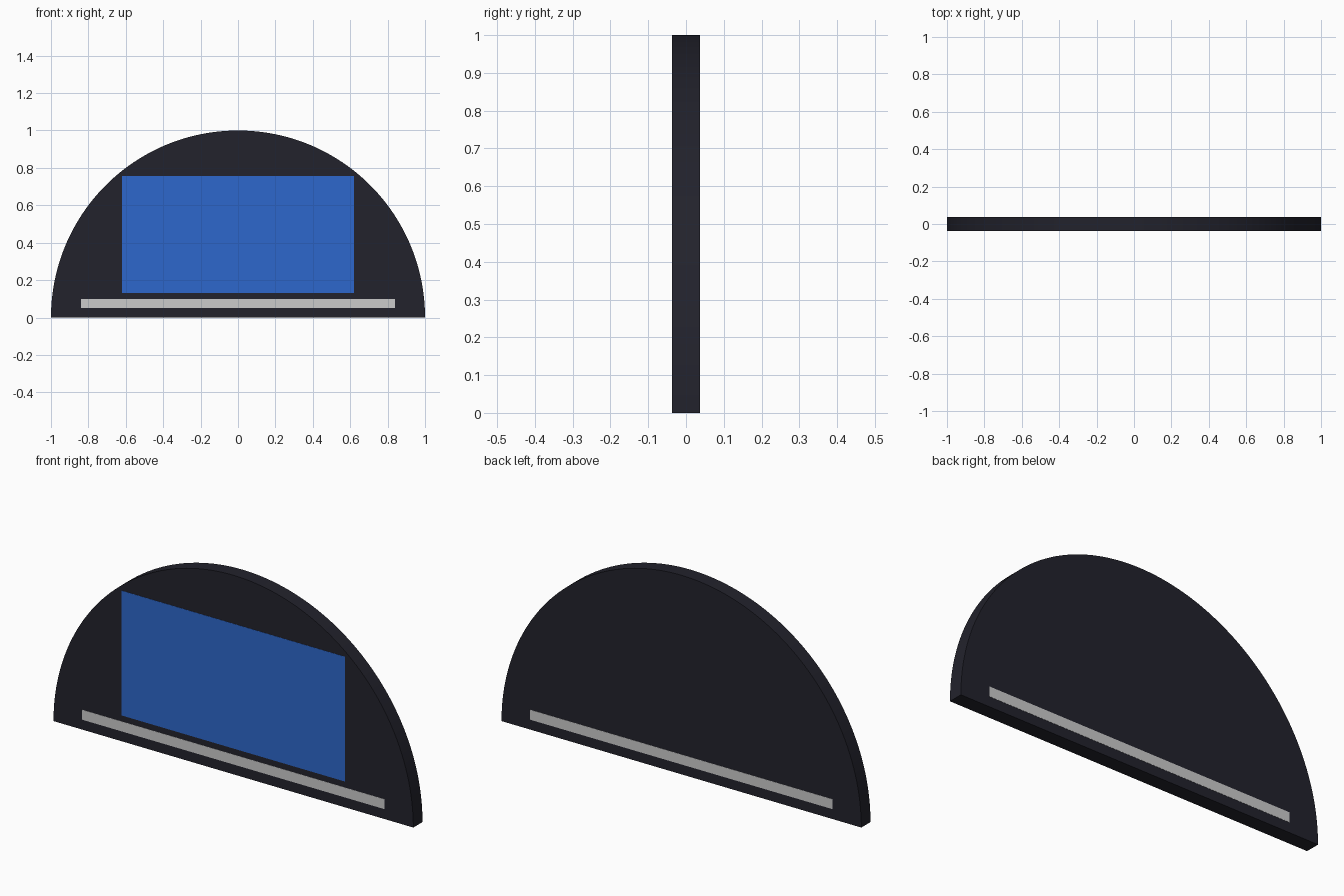
import bpy, bmesh, math

if "Cube" in bpy.data.objects:
    bpy.data.objects.remove(bpy.data.objects["Cube"])

HALF = 0.0365   # half the body thickness
LIFT = 0.001    # how far the plates stand proud
SEGMENTS = 96


def material(name, color):
    m = bpy.data.materials.new(name)
    m.diffuse_color = (*color, 1)
    m.use_nodes = True
    m.node_tree.nodes["Principled BSDF"].inputs["Base Color"].default_value = m.diffuse_color
    return m


dark = material("dark_shell", (0.016, 0.016, 0.025))
blue = material("screen_blue", (0.027, 0.136, 0.604))
grey = material("light_grey", (0.6, 0.6, 0.6))


def slab(name, profile, y0, y1, mat):
    """Extrude an (x, z) outline from y0 to y1."""
    bm = bmesh.new()
    face = bm.faces.new([bm.verts.new((x, y0, z)) for x, z in profile])
    ext = bmesh.ops.extrude_face_region(bm, geom=[face])
    verts = [g for g in ext["geom"] if isinstance(g, bmesh.types.BMVert)]
    bmesh.ops.translate(bm, verts=verts, vec=(0, y1 - y0, 0))
    bmesh.ops.recalc_face_normals(bm, faces=bm.faces)
    mesh = bpy.data.meshes.new(name)
    bm.to_mesh(mesh)
    bm.free()
    mesh.materials.append(mat)
    ob = bpy.data.objects.new(name, mesh)
    bpy.context.collection.objects.link(ob)
    return ob


def rect(half_width, z0, z1):
    return [(-half_width, z0), (half_width, z0), (half_width, z1), (-half_width, z1)]


# Half-disc body
arc = [(math.cos(math.pi * i / SEGMENTS), math.sin(math.pi * i / SEGMENTS))
       for i in range(SEGMENTS + 1)]
body = slab("body", arc, -HALF, HALF, dark)
bpy.context.view_layer.objects.active = body
body.select_set(True)
bpy.ops.object.shade_smooth_by_angle(angle=math.radians(30))

# Screen on the front only
slab("screen", rect(0.62, 0.13, 0.757), -HALF - LIFT, -HALF + LIFT, blue)

# Trim strip on front and back
for name, side in (("front_strip", -1), ("back_strip", 1)):
    y = side * HALF
    slab(name, rect(0.84, 0.05, 0.1), y - LIFT, y + LIFT, grey)
